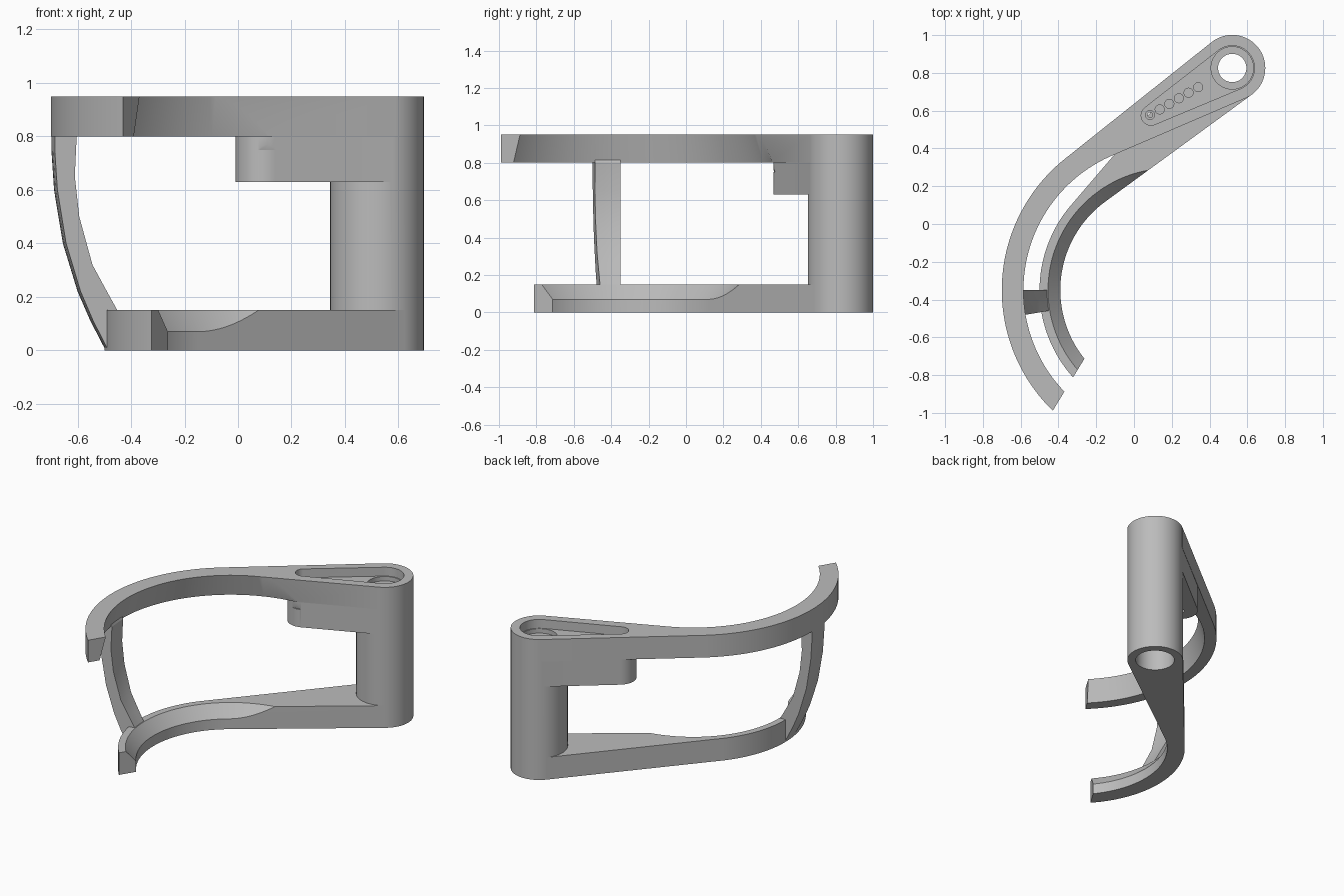
import bpy, bmesh, math
from math import sin, cos, acos, atan2, radians, pi, hypot

if "Cube" in bpy.data.objects:
    bpy.data.objects.remove(bpy.data.objects["Cube"])

C = (0.19, -0.35)            # centre of the curved arms
P = (0.52, 0.826)            # centre of the post
RP = 0.175                   # post radius
B = (0.098, 0.575)           # small end of the boss
D = (P[0] - C[0], P[1] - C[1])
L, DA = hypot(*D), atan2(D[1], D[0])

grey = bpy.data.materials.new("plain grey")
grey.diffuse_color = (0.5, 0.5, 0.5, 1)
grey.use_nodes = True
grey.node_tree.nodes["Principled BSDF"].inputs["Base Color"].default_value = grey.diffuse_color


def make(name, bm):
    bmesh.ops.recalc_face_normals(bm, faces=bm.faces)
    me = bpy.data.meshes.new(name)
    bm.to_mesh(me)
    bm.free()
    ob = bpy.data.objects.new(name, me)
    bpy.context.collection.objects.link(ob)
    me.materials.append(grey)
    return ob


def prism(name, pts, z0, z1):
    bm = bmesh.new()
    f = bm.faces.new([bm.verts.new((x, y, z0)) for x, y in pts])
    r = bmesh.ops.extrude_face_region(bm, geom=[f])
    for v in r["geom"]:
        if isinstance(v, bmesh.types.BMVert):
            v.co.z = z1
    return make(name, bm)


def frustum(name, c, r0, r1, z0, z1, n=64):
    bm = bmesh.new()
    bmesh.ops.create_cone(bm, cap_ends=True, segments=n, radius1=r0, radius2=r1, depth=z1 - z0)
    bmesh.ops.translate(bm, verts=bm.verts, vec=(c[0], c[1], (z0 + z1) / 2))
    return make(name, bm)


def polar(c, r, a):
    return (c[0] + r * cos(a), c[1] + r * sin(a))


def arc(c, r, a0, a1, n):
    return [polar(c, r, a0 + (a1 - a0) * i / n) for i in range(n + 1)]


def boolean(ob, other, op):
    m = ob.modifiers.new("bool", "BOOLEAN")
    m.operation, m.object, m.solver = op, other, "EXACT"
    bpy.context.view_layer.update()
    dg = bpy.context.evaluated_depsgraph_get()
    me = bpy.data.meshes.new_from_object(ob.evaluated_get(dg))
    ob.modifiers.clear()
    ob.data = me
    bpy.data.objects.remove(other)


def arm(name, ri, ro, z0, z1):
    """Curved band that runs tangent into the post; its free end is cut by a slanted plane."""
    n_out = DA + acos((ro - RP) / L)
    n_in = DA + acos((ri + RP) / L)
    end = lambda r: 2 * pi - acos(-0.198 / r) - radians(31.3)
    pts = arc(C, ro, n_out, end(ro), 48) + arc(C, ri, end(ri), n_in, 48)
    pts += [polar(P, -RP, n_in), polar(P, RP, n_out)]
    return prism(name, pts, z0, z1)


def teardrop(name, c0, r0, c1, r1, z0, z1):
    """Hull of two circles, c1 being the larger."""
    dx, dy = c1[0] - c0[0], c1[1] - c0[1]
    a, t = atan2(dy, dx), acos((r0 - r1) / hypot(dx, dy))
    return prism(name, arc(c0, r0, a + t, a + 2 * pi - t, 24) + arc(c1, r1, a - t, a + t, 32), z0, z1)


# Upper arm and thick boss, inner wall leaning outwards towards the bottom
body = arm("bracket", 0.775, 0.89, 0.80, 0.95)
boolean(body, teardrop("boss", B, 0.107, P, RP - 0.001, 0.63, 0.87), "UNION")
boolean(body, frustum("inner_taper", C, 0.828, 0.762, 0.75, 1.0, 192), "DIFFERENCE")

# Lower arm with chamfered inner top edge
lower = arm("lower_arm", 0.58, 0.69, 0, 0.15)
boolean(lower, frustum("chamfer", C, 0.572, 0.686, 0.06, 0.20, 192), "DIFFERENCE")
boolean(body, lower, "UNION")

# Bowed strut joining the arms
outer = [(0.685, 0.0), (0.742, 0.11), (0.79, 0.22), (0.845, 0.4), (0.878, 0.6), (0.888, 0.75), (0.888, 0.86)]
inner = [(0.83, 0.86), (0.805, 0.8), (0.812, 0.65), (0.795, 0.5), (0.745, 0.32), (0.69, 0.22), (0.645, 0.14), (0.66, 0.0)]
bm = bmesh.new()
rings = []
for k in range(4):
    a = radians(180 + 9.7 * k / 3)
    rings.append([bm.verts.new((*polar(C, r, a), z)) for r, z in outer + inner])
bm.faces.new(rings[0])
bm.faces.new(rings[-1])
n = len(rings[0])
for r0, r1 in zip(rings, rings[1:]):
    for i in range(n):
        bm.faces.new((r0[i], r0[(i + 1) % n], r1[(i + 1) % n], r1[i]))
boolean(body, make("strut", bm), "UNION")

# Post
boolean(body, frustum("post", P, RP, RP, 0, 0.95, 96), "UNION")

# Recess, counterbore and through bore
boolean(body, teardrop("recess", (0.09, 0.575), 0.052, P, 0.118, 0.89, 1.0), "DIFFERENCE")
for r, z0, z1 in ((0.112, 0.86, 1.0), (0.075, 0.7, 1.0), (0.122, -0.1, 0.80)):
    boolean(body, frustum("bore", P, r, r, z0, z1), "DIFFERENCE")

# Row of small holes, the first one going right through
for i in range(6):
    c = (0.085 + 0.051 * i, 0.577 + 0.0295 * i)
    boolean(body, frustum("pin_hole", c, 0.024, 0.024, 0.82, 1.0, 24), "DIFFERENCE")
    if i == 0:
        boolean(body, frustum("pin_hole", c, 0.013, 0.013, 0.5, 1.0, 16), "DIFFERENCE")

# Smooth round walls, sharp edges kept
bpy.context.view_layer.objects.active = body
body.select_set(True)
bpy.ops.object.shade_smooth_by_angle(angle=radians(25))
